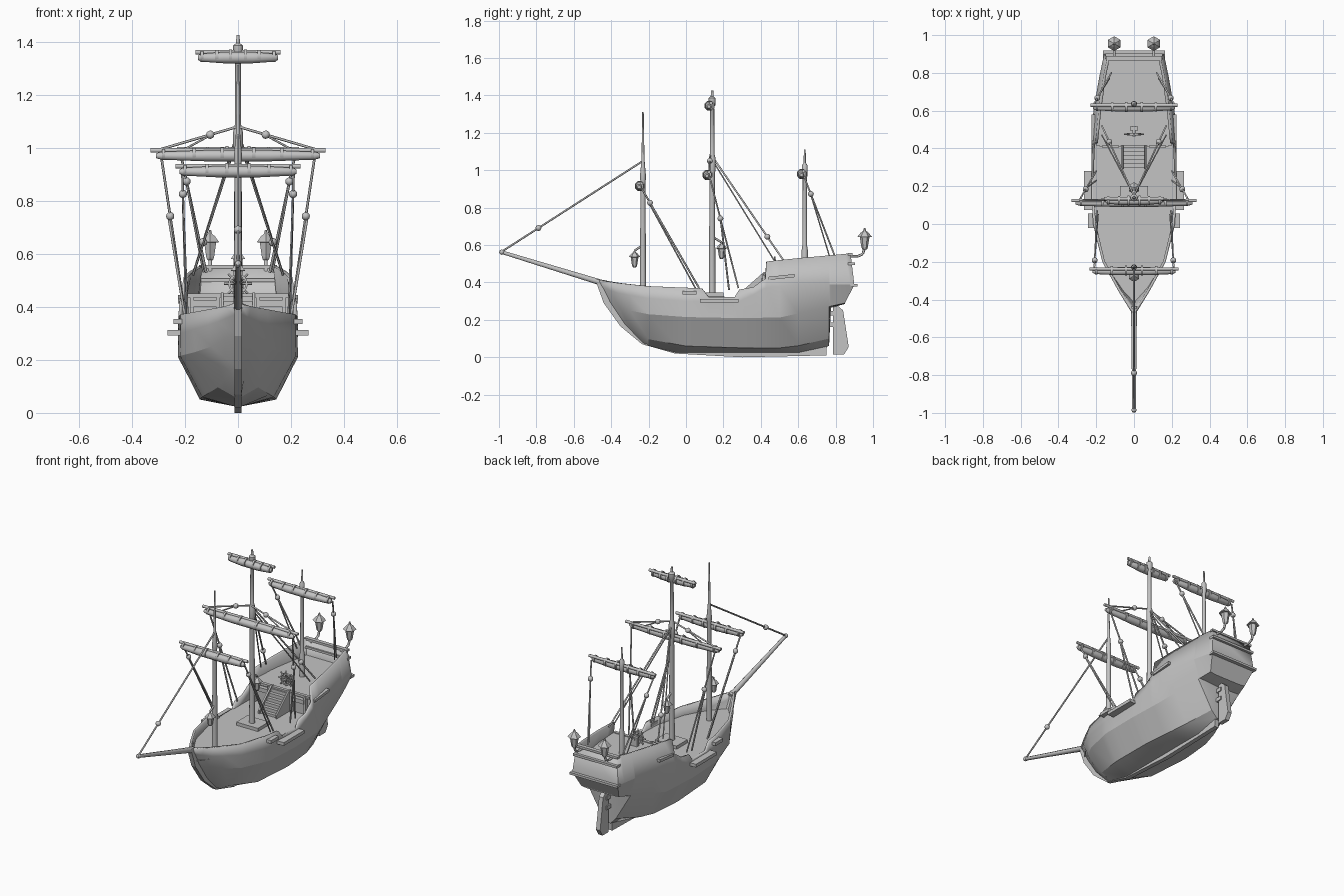
import bpy, bmesh, math
from mathutils import Vector

if "Cube" in bpy.data.objects:
    bpy.data.objects.remove(bpy.data.objects["Cube"])

grey = bpy.data.materials.new("plain_grey")
grey.use_nodes = True
grey.diffuse_color = (0.55, 0.55, 0.55, 1)
grey.node_tree.nodes["Principled BSDF"].inputs["Base Color"].default_value = (0.55, 0.55, 0.55, 1)


def finish(name, bm, smooth=0):
    bmesh.ops.remove_doubles(bm, verts=bm.verts, dist=0.0005)
    bmesh.ops.recalc_face_normals(bm, faces=bm.faces)
    me = bpy.data.meshes.new(name)
    bm.to_mesh(me)
    bm.free()
    ob = bpy.data.objects.new(name, me)
    bpy.context.collection.objects.link(ob)
    me.materials.append(grey)
    if smooth:
        bpy.ops.object.select_all(action='DESELECT')
        ob.select_set(True)
        bpy.context.view_layer.objects.active = ob
        bpy.ops.object.shade_smooth_by_angle(angle=math.radians(smooth))
    return ob


def lathe(name, profile, origin, direction=(0, 0, 1), sides=8, smooth=0):
    """Surface of revolution; profile is (radius, distance along direction)."""
    bm = bmesh.new()
    turn = Vector(direction).to_track_quat('Z', 'Y')
    rings = []
    for r, h in profile:
        ring = []
        for i in range(sides):
            a = 2 * math.pi * (i + 0.5) / sides
            p = Vector((r * math.cos(a), r * math.sin(a), h))
            ring.append(bm.verts.new(Vector(origin) + turn @ p))
        rings.append(ring)
    for a, b in zip(rings, rings[1:]):
        for i in range(sides):
            j = (i + 1) % sides
            bm.faces.new((a[i], a[j], b[j], b[i]))
    bm.faces.new(rings[0][::-1])
    bm.faces.new(rings[-1])
    return finish(name, bm, smooth)


def rod(name, a, b, r, r2=None, sides=6):
    d = Vector(b) - Vector(a)
    return lathe(name, [(r, 0), (r2 or r, d.length)], a, d, sides, 70)


def box(name, lo, hi):
    bm = bmesh.new()
    bmesh.ops.create_cube(bm, size=1)
    for v in bm.verts:
        v.co = [l + (c + 0.5) * (h - l) for c, l, h in zip(v.co, lo, hi)]
    return finish(name, bm)


def plate(name, outline, half):
    """Side-view outline (y, z) extruded across x."""
    bm = bmesh.new()
    f = bm.faces.new([bm.verts.new((-half, y, z)) for y, z in outline])
    ext = bmesh.ops.extrude_face_region(bm, geom=[f])["geom"]
    bmesh.ops.translate(bm, vec=(2 * half, 0, 0), verts=[v for v in ext if isinstance(v, bmesh.types.BMVert)])
    return finish(name, bm)


def ball(name, p, r=0.018):
    bm = bmesh.new()
    bmesh.ops.create_icosphere(bm, subdivisions=2, radius=r)
    bmesh.ops.translate(bm, vec=p, verts=bm.verts)
    return finish(name, bm, 60)


def sample(table, y):
    y = min(max(y, table[0][0]), table[-1][0])
    for a, b in zip(table, table[1:]):
        if y <= b[0]:
            t = (y - a[0]) / (b[0] - a[0])
            return (a[1] + t * (b[1] - a[1]), y, a[2] + t * (b[2] - a[2]))


# Hull lines as (y, half width, z): keel, lower chine, upper chine, waist, rail
keel = [(-.22, .012, .065), (-.05, .015, .025), (.6, .015, .025), (.765, .012, .06), (.775, .012, .265), (.85, .012, .285)]
bilge = [(-.33, .012, .18), (-.22, .07, .1), (0, .135, .06), (.3, .145, .05), (.55, .12, .05), (.765, .05, .1), (.775, .08, .27), (.85, .09, .285)]
chine = [(-.41, .012, .3), (-.3, .1, .25), (-.2, .16, .23), (0, .218, .215), (.25, .226, .21), (.5, .215, .212), (.77, .15, .272), (.85, .13, .29)]
waist = [(-.445, .012, .37), (-.35, .085, .34), (-.2, .168, .315), (0, .217, .3), (.3, .226, .3), (.42, .225, .37), (.6, .215, .39), (.8, .18, .39), (.9, .158, .387)]
rail = [(-.47, .012, .41), (-.36, .08, .396), (-.2, .168, .38), (0, .216, .372), (.085, .222, .368), (.12, .226, .322),
        (.26, .226, .322), (.285, .226, .362), (.36, .224, .375), (.4, .222, .405), (.425, .22, .42),
        (.43, .205, .512), (.6, .188, .53), (.78, .163, .546), (.88, .142, .556)]
stations = sorted({p[0] for p in rail} | {p[0] for p in chine} | {-.05, .765, .775, .9})

bm = bmesh.new()
columns = []
for y in stations:
    half = [Vector(sample(t, y)) for t in (rail, waist, chine, bilge, keel)]
    pts = half + [Vector((-p.x, p.y, p.z)) for p in reversed(half)]
    columns.append([bm.verts.new(p) for p in pts])
for a, b in zip(columns, columns[1:]):
    for i in range(9):
        bm.faces.new((a[i], a[i + 1], b[i + 1], b[i]))
for end in (columns[0], columns[-1]):
    for i in range(4):
        bm.faces.new((end[i], end[i + 1], end[8 - i], end[9 - i]))
bmesh.ops.dissolve_degenerate(bm, dist=0.0004, edges=bm.edges)
hull = finish("hull", bm, 22)
shell = hull.modifiers.new("planking", 'SOLIDIFY')
shell.thickness = 0.014
shell.offset = -1


def deck(name, ys, z):
    bm = bmesh.new()
    rows = []
    for y in ys:
        a, b = sample(waist, y), sample(rail, y)
        t = min(max((z - a[2]) / (b[2] - a[2]), 0), 1)
        w = max(a[0] + t * (b[0] - a[0]) - 0.007, 0.004)
        rows.append([bm.verts.new((s * w, y, z)) for s in (-1, 1)])
    for a, b in zip(rows, rows[1:]):
        bm.faces.new((a[0], a[1], b[1], b[0]))
    return finish(name, bm)


deck("main_deck", (-.43, -.36, -.2, -.1, 0, .1, .3, .44), .325)
deck("quarter_deck", (.432, .6, .7, .78, .88), .445)
box("quarter_bulkhead", (-.212, .43, .31), (.212, .44, .444))
box("quarter_deck_beam", (-.2, .415, .435), (.2, .435, .45))

# Stairs and the panels beside them
for i in range(6):
    y = .3 + i * .021
    box("stair_step", (-.055, y, .32), (.055, .43, .34 + i * .02))
for s in (-1, 1):
    x = sorted((s * .055, s * .065))
    plate("stair_stringer", [(.29, .32), (.43, .32), (.43, .455), (.415, .455), (.29, .345)], .005).location.x = s * .06
    x = sorted((s * .08, s * .17))
    box("break_panel", (x[0], .405, .4), (x[1], .43, .425))
    for px in (.075, .175):
        box("break_post", (s * px - .007, .41, .325), (s * px + .007, .43, .445))

# Keel, stem and rudder
plate("keel_and_stem", [(-.485, .415), (-.44, .29), (-.35, .165), (-.235, .07), (-.06, .02), (.3, 0), (.75, .01), (.755, .09),
                        (.5, .05), (0, .05), (-.2, .1), (-.33, .2), (-.42, .34), (-.45, .415)], .014)
plate("rudder", [(.785, .015), (.845, .015), (.87, .055), (.84, .25), (.815, .272), (.785, .272)], .014)
for z in (.175, .235):
    box("rudder_hinge", (-.02, .765, z - .012), (.02, .81, z + .012))

# Stern mouldings
for y, z, w in ((.885, .5, .152), (.9, .385, .165)):
    box("stern_moulding", (-w, y - .02, z - .007), (w, y + .018, z + .007))
box("stern_rail", (-.148, .865, .545), (.148, .89, .558))

# Channel boards along each side
for s in (-1, 1):
    for y0, y1, z, w in ((.075, .28, .302, .265), (-.02, .055, .345, .243)):
        x = sorted((s * .2, s * w))
        box("channel_board", (x[0], y0, z - .01), (x[1], y1, z + .01))
    plate("aft_channel_board", [(.44, .413), (.58, .428), (.58, .445), (.44, .43)], .014).location.x = s * .212

# Masts and spars
lathe("fore_mast", [(.017, 0), (.013, .62), (.015, .63), (.015, .66), (.008, .74), (.004, .99)], (0, -.23, .32), sides=10, smooth=40)
lathe("main_mast", [(.018, 0), (.014, .66), (.019, .69), (.019, .74), (.012, .77), (.011, 1.02), (.019, 1.03),
                    (.019, 1.065), (.008, 1.075), (.006, 1.105)], (0, .14, .32), sides=10, smooth=40)
lathe("mizzen_mast", [(.017, 0), (.017, .13), (.012, .16), (.011, .52), (.015, .53), (.015, .585), (.006, .6), (.005, .67)],
      (0, .635, .44), sides=10, smooth=40)
box("main_mast_step", (-.075, .09, .322), (.075, .2, .345))
rod("bowsprit", (0, -.44, .395), (0, -.995, .565), .017, .01, 8)
ball("bowsprit_tip", (0, -.985, .562), .014)


def yard(name, y, z, half):
    """Furled sail under a thin spar, tied with bands."""
    lathe(name + "_furled_sail", [(.009, -half * .94), (.016, -half * .88), (.023, -half * .35), (.023, half * .35),
                                  (.016, half * .88), (.009, half * .94)], (0, y, z), (1, 0, 0), 8, 50)
    rod(name + "_spar", (-half, y + .012, z + .02), (half, y + .012, z + .02), .009, None, 8)
    for k in (-.85, -.5, -.18, .18, .5, .85):
        r = .03 - .009 * abs(k)
        rod(name + "_band", (k * half - .006, y + .003, z + .005), (k * half + .006, y + .003, z + .005), r, None, 8)


yard("fore_yard", -.25, .91, .235)
yard("main_yard", .112, .97, .33)
yard("main_top_yard", .122, 1.34, .16)
yard("mizzen_yard", .617, .975, .23)


def stay(name, a, b, t):
    """Rope with a pulley block part of the way along."""
    a, b = Vector(a), Vector(b)
    rod(name, a, b, .005)
    ball(name + "_block", a.lerp(b, t), .016)


stay("fore_stay", (0, -.23, 1.05), (0, -.985, .565), .74)
for s in (-1, 1):
    stay("fore_brace", (s * .21, -.235, .9), (s * .195, .07, .37), .14)
    rod("fore_brace_fall", (s * .208, -.195, .82), (s * .19, .05, .37), .004)
    stay("main_brace", (s * .29, .125, .97), (s * .2, .28, .37), .38)
    rod("main_brace_fall", (s * .262, .185, .74), (s * .2, .23, .36), .005)
    stay("mizzen_brace", (s * .215, .63, .97), (s * .12, .8, .53), .22)
    rod("mizzen_brace_fall", (s * .195, .667, .87), (s * .13, .77, .53), .004)
    stay("main_back_stay", (0, .15, 1.06), (s * .17, .52, .52), .77)
    rod("main_inner_stay", (0, .15, 1.04), (s * .17, .47, .52), .004)
    stay("main_lift", (0, .13, 1.08), (s * .29, .125, .995), .36)
    rod("main_lift_upper", (s * .1, .13, 1.05), (s * .2, .125, .995), .004)


def lantern(name, p, k=1.0):
    prof = [(.009, -.055), (.014, -.05), (.017, -.043), (.026, .012), (.039, .014), (.022, .035), (.008, .046), (.004, .06)]
    lathe(name, [(r * k, h * k) for r, h in prof], p, sides=6)


for s in (-1, 1):
    lantern("stern_lantern", (s * .105, .955, .63))
    path = [(.87, .54), (.92, .54), (.945, .552), (.955, .585)]
    for a, b in zip(path, path[1:]):
        rod("stern_lantern_bracket", (s * .105, *a), (s * .105, *b), .007)
for y, z, m in ((-.275, .525, -.23), (.19, .57, .14)):
    lantern("mast_lantern", (0, y, z), .8)
    rod("mast_lantern_arm", (0, m, z + .075), (0, y, z + .045), .006)

# Steering wheel
wheel_hub = Vector((0, .475, .487))
bm = bmesh.new()
for i in range(16):
    ends = [2 * math.pi * j / 16 for j in (i, i + 1)]
    for k in range(4):
        corner = [(.029, -.006), (.037, -.006), (.037, .006), (.029, .006)]
        p, q = corner[k], corner[(k + 1) % 4]
        quad = [(ends[0], p), (ends[1], p), (ends[1], q), (ends[0], q)]
        bm.faces.new([bm.verts.new(wheel_hub + Vector((c[0] * math.cos(a), c[1], c[0] * math.sin(a)))) for a, c in quad])
finish("wheel_rim", bm)
for i in range(4):
    d = Vector((math.cos(i * math.pi / 4), 0, math.sin(i * math.pi / 4))) * .052
    rod("wheel_spoke", wheel_hub - d, wheel_hub + d, .004)
rod("wheel_axle", wheel_hub - Vector((0, .012, 0)), wheel_hub + Vector((0, .045, 0)), .009, None, 8)
box("wheel_stand", (-.02, .495, .44), (.02, .515, .5))
